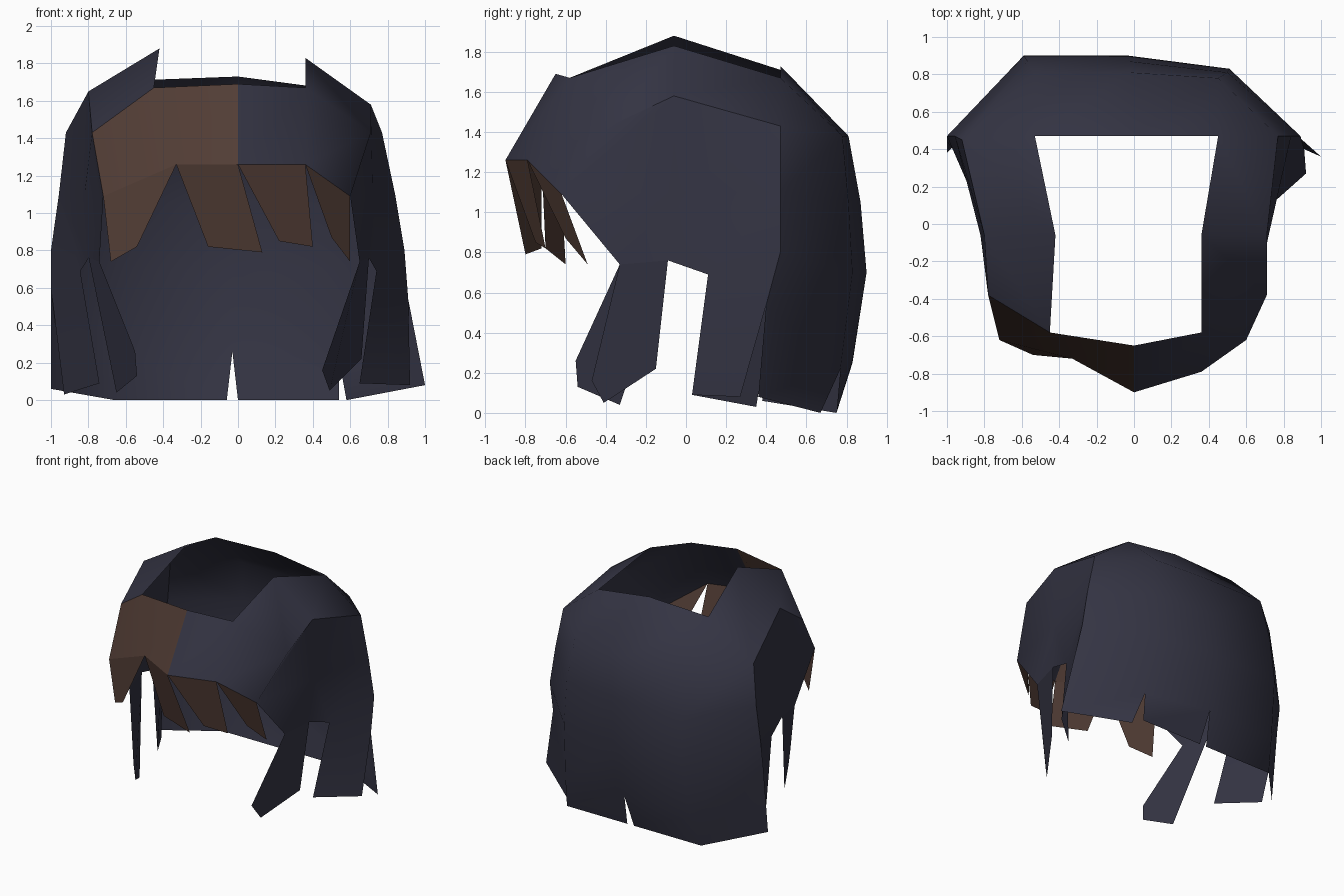
import bpy
from math import radians
from mathutils import Vector

if "Cube" in bpy.data.objects:
    bpy.data.objects.remove(bpy.data.objects["Cube"])


def material(name, color):
    m = bpy.data.materials.new(name)
    m.diffuse_color = (*color, 1)
    m.use_nodes = True
    m.node_tree.nodes["Principled BSDF"].inputs["Base Color"].default_value = m.diffuse_color
    return m


NAVY = material("navy hair", (0.034, 0.034, 0.056))
BROWN = material("brown hair", (0.085, 0.047, 0.036))

# Centre line, front (A) and back (G), numbered downwards
CENTRE = {"A0": (0, -.65, 1.69), "A2": (0, -.90, 1.26), "G0": (0, .47, 1.73),
          "G1": (-.02, .81, 1.38), "G2": (-.03, .87, 1.05),
          "G3": (-.03, .90, .70), "G4": (-.03, .83, .26)}

# Right-hand columns from front (B) round to back (F)
SIDE = {"B0": (.36, -.58, 1.67), "B2": (.36, -.79, 1.26),
        "C1": (.71, -.38, 1.43), "C2": (.60, -.62, 1.09), "C3": (.65, -.33, .74),
        "D0": (.36, -.06, 1.83), "D1": (.71, -.06, 1.58), "D2": (.72, -.06, 1.10),
        "D3": (.70, -.09, .76), "P": (.74, .11, .69),
        "E0": (.45, .47, 1.67), "E1": (.77, .47, 1.43), "E2": (.84, .47, 1.10),
        "E3": (.89, .47, .80), "N": (.91, .40, .54),
        "F1": (.45, .78, 1.38), "F2": (.50, .81, 1.05), "F3": (.51, .83, .70),
        "F4": (.54, .77, .22), "F5": (.58, .67, 0), "F6": (.54, .75, 0), "J": (0, .75, 0),
        "L1": (.45, -.47, .16), "L2": (.49, -.41, .05), "L3": (.66, -.15, .22),
        "S1": (.65, .03, .09), "S2": (.92, .27, .08), "S3": (1.0, .36, .08)}

# The left side is the mirrored right, a little fuller, with these differences
LEFT = {s: (-x * 1.14, y, z) for s, (x, y, z) in SIDE.items()}
LEFT.update({"B0": (-.45, -.58, 1.67), "B2": (-.33, -.72, 1.26), "C1": (-.78, -.38, 1.43),
             "C2": (-.72, -.62, 1.09), "D0": (-.42, -.06, 1.88), "D1": (-.80, -.06, 1.65),
             "E0": (-.53, .47, 1.71), "E1": (-.92, .45, 1.43), "E3": (-1, .47, .80),
             "F1": (-.53, .81, 1.38), "F2": (-.57, .87, 1.05), "F3": (-.59, .90, .70),
             "F4": (-.62, .83, .25), "F5": (-.66, .75, 0), "F6": (-.66, .75, 0),
             "J": (-.06, .75, 0), "N": (-1, .44, .60),
             "L1": (-.55, -.55, .26), "L2": (-.54, -.54, .13), "L3": (-.65, -.33, .04),
             "S2": (-.93, .35, .03), "S3": (-1, .38, .06)})


def build(name, polygons, mat):
    """Weld a set of outward-wound polygons into one sheet."""
    verts, index, faces = [], {}, []
    for poly in polygons:
        face = []
        for p in poly:
            if p not in index:
                index[p] = len(verts)
                verts.append(Vector(p))
            if index[p] not in face:
                face.append(index[p])
        faces.append(face)
    mesh = bpy.data.meshes.new(name)
    mesh.from_pydata(verts, [], faces)
    mesh.materials.append(mat)
    ob = bpy.data.objects.new(name, mesh)
    bpy.context.collection.objects.link(ob)
    bpy.ops.object.select_all(action='DESELECT')
    ob.select_set(True)
    bpy.context.view_layer.objects.active = ob
    bpy.ops.object.shade_smooth_by_angle(angle=radians(50))


def panels(text, side):
    """Turn panel names such as 'A0 B0 B2 A2' into outward polygons."""
    points = {**CENTRE, **side}
    step = 1 if side is LEFT else -1
    return [[points[k] for k in p.split()][::step] for p in text.split(",")]


FRONT = "A0 B0 B2 A2, B0 C1 C2 B2"
CAP = ("B0 D0 D1 C1, C1 D1 D2 C2, C2 D2 D3 C3, D0 E0 E1 D1, D1 E1 E2 D2, D2 E2 E3 P D3,"
       "E0 F1 E1, E1 F1 F2 E2, E2 F2 F3 E3, E0 G0 G1 F1, F1 G1 G2 F2, F2 G2 G3 F3,"
       "F3 G3 G4 F4, F4 G4 J F6, P E3 N S2 S1, E3 F3 F4 N, N F4 F5 S3")
LOCK = "C3 D3 L3 L2 L1"

# Main shell, open at the crown, with the side and nape tufts
build("hair_shell", panels(CAP, SIDE) + panels(CAP, LEFT) + panels(FRONT, SIDE), NAVY)

# Locks hanging in front of the ears
build("right_side_lock", panels(LOCK, SIDE), NAVY)
build("left_side_lock", panels(LOCK, LEFT), NAVY)

# Brown swept panel at the front left
build("front_panel", panels(FRONT, LEFT), BROWN)

# Pointed fringe locks: two roots, then two tips, left to right round the brow
A2 = CENTRE["A2"]
fringe = [(LEFT["C2"], (-.68, -.60, .74), (-.54, -.70, .82), LEFT["B2"]),
          (LEFT["B2"], (-.16, -.72, .82), (.13, -.80, .79), A2),
          (A2, (.22, -.75, .85), (.40, -.70, .82), SIDE["B2"]),
          (SIDE["B2"], (.50, -.60, .87), (.60, -.49, .74), SIDE["C2"])]
for i, lock in enumerate(fringe):
    build(f"fringe_lock_{i + 1}", [lock], BROWN)
